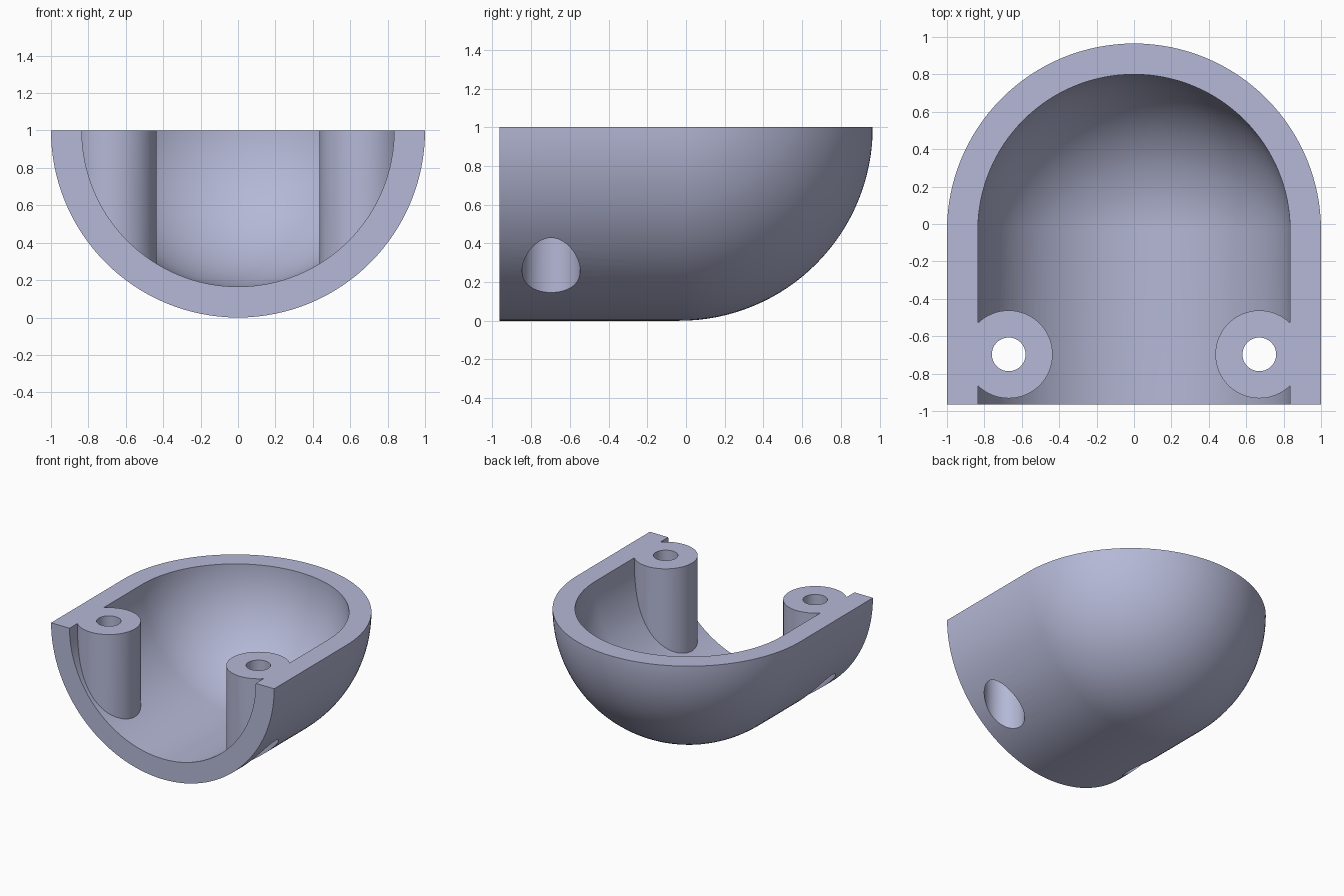
import bpy, bmesh, math

if "Cube" in bpy.data.objects:
    bpy.data.objects.remove(bpy.data.objects["Cube"])

R_OUT, R_IN = 1.0, 0.835        # shell radii
Y_FRONT, Y_DOME = -0.965, -0.035  # open front end, start of the rounded back
BOSS_X, BOSS_Y = 0.67, -0.697
SEG, RINGS = 128, 32

shell_mat = bpy.data.materials.new("pale blue grey")
shell_mat.diffuse_color = (0.46, 0.48, 0.67, 1)
shell_mat.use_nodes = True
shell_mat.node_tree.nodes["Principled BSDF"].inputs["Base Color"].default_value = shell_mat.diffuse_color


def add_object(name, bm):
    bmesh.ops.recalc_face_normals(bm, faces=bm.faces)
    mesh = bpy.data.meshes.new(name)
    bm.to_mesh(mesh)
    bm.free()
    obj = bpy.data.objects.new(name, mesh)
    bpy.context.collection.objects.link(obj)
    mesh.materials.append(shell_mat)
    return obj


def bullet(name, r, y_front, lower_half=False):
    """Cylinder along y with a hemispherical back end."""
    bm = bmesh.new()
    path = [(r, y_front)]
    for i in range(RINGS):
        a = math.pi / 2 * i / RINGS
        path.append((r * math.cos(a), Y_DOME + r * math.sin(a)))
    rings = []
    for rad, y in path:
        rings.append([bm.verts.new((rad * math.cos(2 * math.pi * k / SEG), y,
                                    1 + rad * math.sin(2 * math.pi * k / SEG)))
                      for k in range(SEG)])
    pole = bm.verts.new((0, Y_DOME + r, 1))
    bm.faces.new(rings[0])
    for k in range(SEG):
        n = (k + 1) % SEG
        for a, b in zip(rings, rings[1:]):
            bm.faces.new((a[k], a[n], b[n], b[k]))
        bm.faces.new((rings[-1][k], rings[-1][n], pole))
    if lower_half:
        bmesh.ops.bisect_plane(bm, geom=bm.verts[:] + bm.edges[:] + bm.faces[:],
                               dist=1e-5, plane_co=(0, 0, 1), plane_no=(0, 0, 1),
                               clear_outer=True)
        bmesh.ops.holes_fill(bm, edges=[e for e in bm.edges if e.is_boundary], sides=0)
    return add_object(name, bm)


def post(name, x, r, z0, z1):
    """Upright cylinder at a screw position."""
    bm = bmesh.new()
    bmesh.ops.create_cone(bm, cap_ends=True, segments=64, radius1=r, radius2=r, depth=z1 - z0)
    bmesh.ops.translate(bm, verts=bm.verts, vec=(x, BOSS_Y, (z0 + z1) / 2))
    return add_object(name, bm)


def cut(target, cutter):
    mod = target.modifiers.new("cut", 'BOOLEAN')
    mod.operation, mod.solver, mod.object = 'DIFFERENCE', 'EXACT', cutter
    bpy.context.view_layer.objects.active = target
    bpy.ops.object.modifier_apply(modifier=mod.name)
    bpy.data.objects.remove(cutter)


# Hollow of the shell, leaving the two screw bosses standing
shell = bullet("half_shell", R_OUT, Y_FRONT, lower_half=True)
cavity = bullet("cavity", R_IN, Y_FRONT - 0.2)
for side in (-1, 1):
    cut(cavity, post("boss", side * BOSS_X, 0.235, -0.5, 2.5))
cut(shell, cavity)

# Screw holes, widened from below for the screw heads
for side in (-1, 1):
    cut(shell, post("screw_hole", side * BOSS_X, 0.09, -0.5, 1.5))
    cut(shell, post("screw_head_recess", side * BOSS_X, 0.15, -0.5, 0.7))

bpy.ops.object.select_all(action='DESELECT')
shell.select_set(True)
bpy.context.view_layer.objects.active = shell
bpy.ops.object.shade_smooth_by_angle(angle=math.radians(25))
